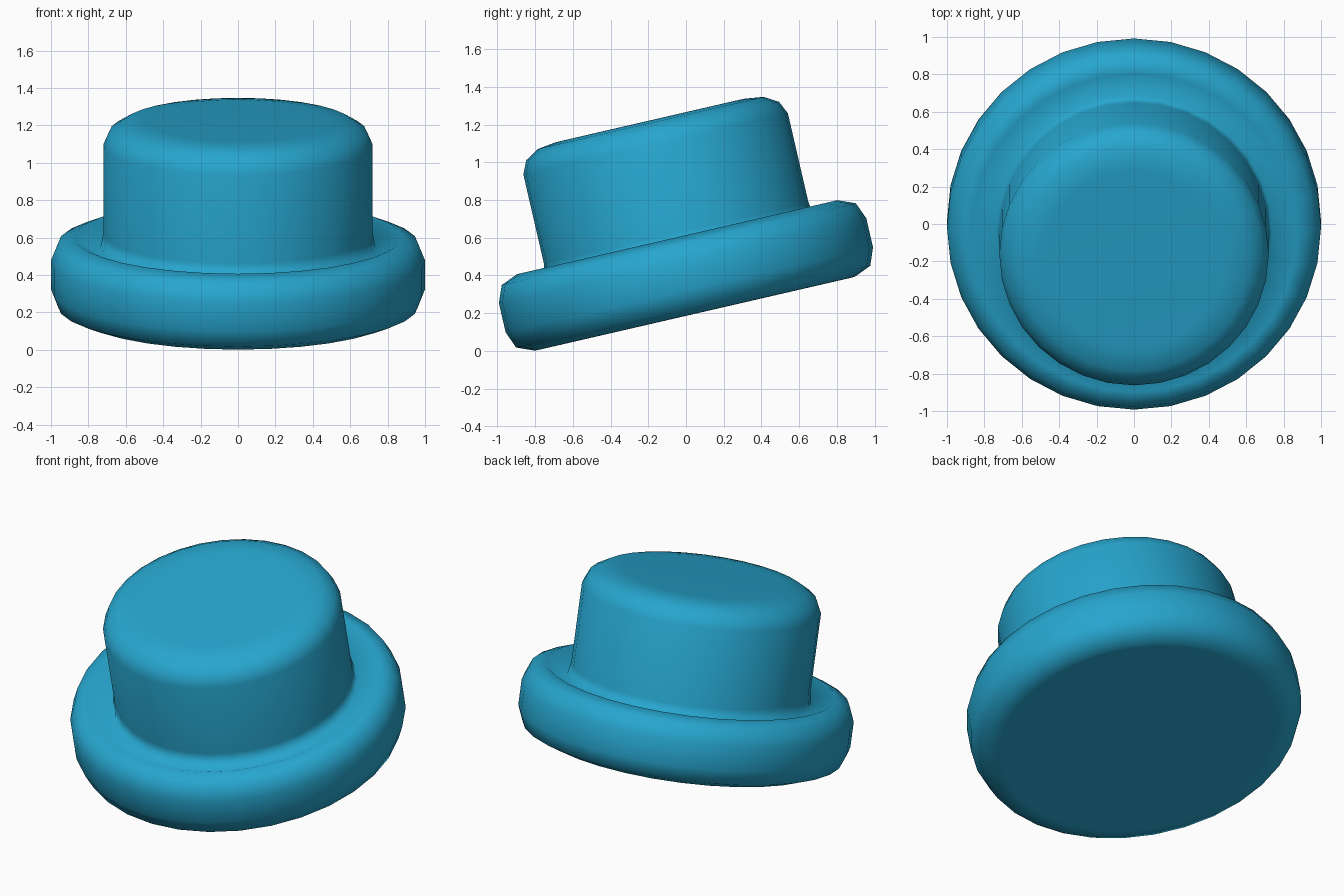
import bpy, bmesh, math

if "Cube" in bpy.data.objects:
    bpy.data.objects.remove(bpy.data.objects["Cube"])

SEGMENTS = 32
TILT = math.radians(13)
SHIFT = 0.09  # slide along the tilted plane so the model is centred

# radius, height along the tilted axis, from the underside to the crown top
PROFILE = [
    (0.84, 0.181), (0.872, 0.182),                             # underside
    (0.964, 0.220), (1.0, 0.312), (1.0, 0.470), (0.964, 0.560),  # rounded rim
    (0.872, 0.598), (0.735, 0.54),                             # sunken channel
    (0.72, 0.62), (0.72, 1.106),                               # crown wall
    (0.688, 1.176), (0.615, 1.220), (0.518, 1.233), (0.48, 1.234),
]


def lathe(name, profile):
    bm = bmesh.new()
    rings = []
    for r, z in profile:
        rings.append([bm.verts.new((r * math.cos(2 * math.pi * i / SEGMENTS),
                                    r * math.sin(2 * math.pi * i / SEGMENTS), z))
                      for i in range(SEGMENTS)])
    for a, b in zip(rings, rings[1:]):
        for i in range(SEGMENTS):
            j = (i + 1) % SEGMENTS
            bm.faces.new((a[i], a[j], b[j], b[i]))
    bm.faces.new(rings[0][::-1])
    bm.faces.new(rings[-1])
    for f in bm.faces:
        f.smooth = True
    mesh = bpy.data.meshes.new(name)
    bm.to_mesh(mesh)
    bm.free()
    obj = bpy.data.objects.new(name, mesh)
    bpy.context.collection.objects.link(obj)
    return obj


# Hat: rim and crown as one smooth turned body, tipped forward
hat = lathe("round_hat", PROFILE)
hat.rotation_euler.x = TILT
hat.location = (0, SHIFT * math.cos(TILT), SHIFT * math.sin(TILT))

mat = bpy.data.materials.new("blue")
mat.diffuse_color = (0.02, 0.38, 0.62, 1)
mat.use_nodes = True
mat.node_tree.nodes["Principled BSDF"].inputs["Base Color"].default_value = mat.diffuse_color
hat.data.materials.append(mat)
